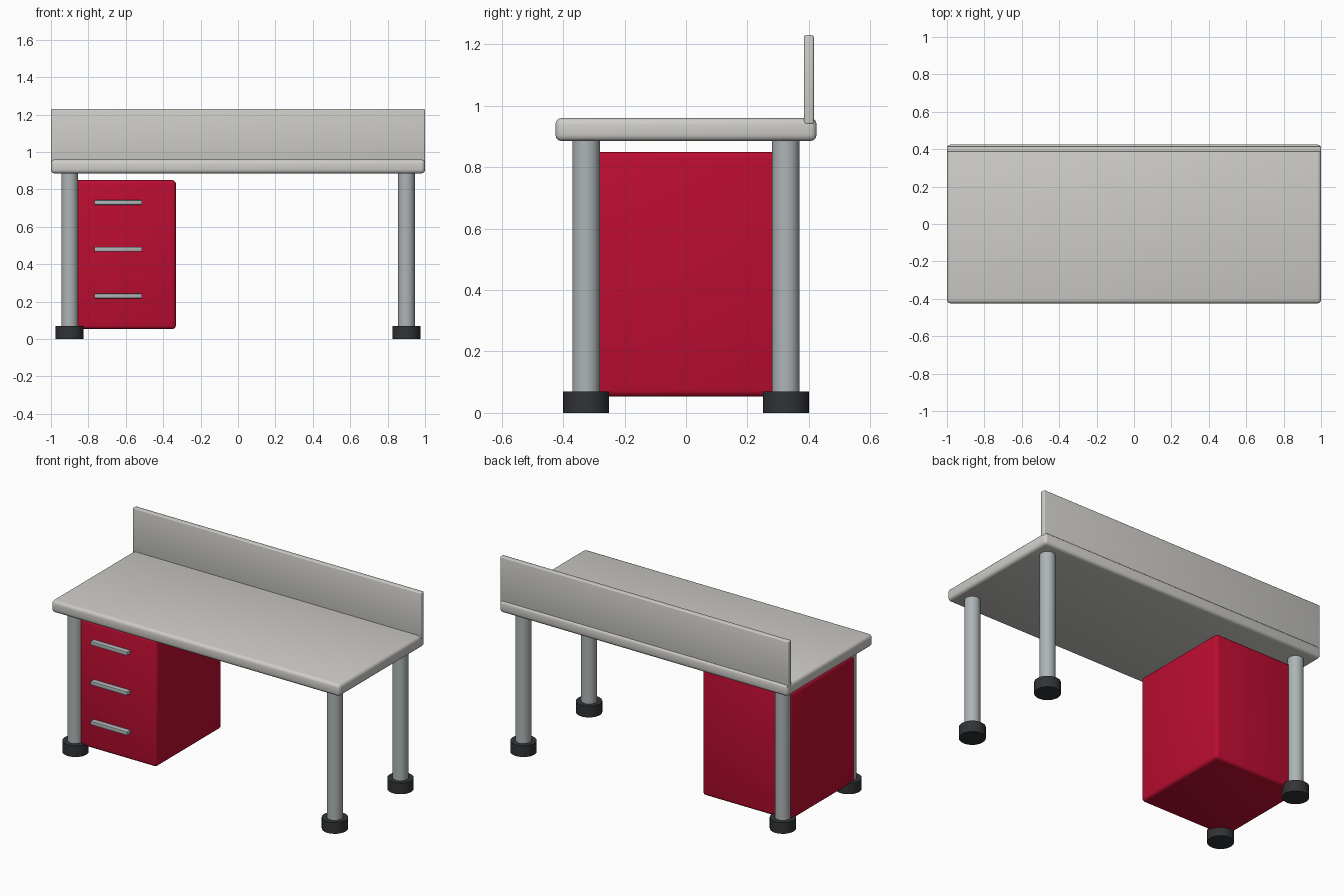
import bpy, math

if "Cube" in bpy.data.objects:
    bpy.data.objects.remove(bpy.data.objects["Cube"])

def material(name, rgb):
    m = bpy.data.materials.new(name)
    m.diffuse_color = (*rgb, 1)
    m.use_nodes = True
    m.node_tree.nodes["Principled BSDF"].inputs["Base Color"].default_value = m.diffuse_color
    return m

TOP = material("warm_grey", (0.62, 0.61, 0.58))
RED = material("red", (0.50, 0.004, 0.03))
METAL = material("metal", (0.42, 0.46, 0.47))
RUBBER = material("rubber", (0.03, 0.033, 0.036))

def finish(obj, name, mat):
    obj.name = name
    obj.data.materials.append(mat)
    bpy.ops.object.shade_smooth_by_angle(angle=math.radians(35))

def box(name, lo, hi, bevel, mat, segments=3):
    """Rounded box spanning the corners lo..hi."""
    bpy.ops.mesh.primitive_cube_add(size=1, location=[(a + b) / 2 for a, b in zip(lo, hi)])
    obj = bpy.context.object
    obj.scale = [b - a for a, b in zip(lo, hi)]
    bpy.ops.object.transform_apply(location=False, rotation=False, scale=True)
    mod = obj.modifiers.new("rounding", 'BEVEL')
    mod.width, mod.segments = bevel, segments
    bpy.ops.object.modifier_apply(modifier=mod.name)
    finish(obj, name, mat)

def post(name, x, y, r, z0, z1, mat):
    bpy.ops.mesh.primitive_cylinder_add(vertices=32, radius=r, depth=z1 - z0,
                                        location=(x, y, (z0 + z1) / 2))
    finish(bpy.context.object, name, mat)

# Worktop and upright back panel
box("worktop", (-1, -0.425, 0.885), (1, 0.425, 0.96), 0.02, TOP)
box("back_panel", (-1, 0.384, 0.94), (1, 0.416, 1.23), 0.006, TOP)

# Four round legs with rubber feet
for side, x in (("left", -0.9), ("right", 0.9)):
    for end, y in (("front", -0.325), ("back", 0.325)):
        post(f"{end}_{side}_leg", x, y, 0.045, 0.05, 0.895, METAL)
        post(f"{end}_{side}_foot", x, y, 0.075, 0, 0.07, RUBBER)

# Drawer cabinet with three bar handles
box("drawer_cabinet", (-0.945, -0.335, 0.053), (-0.332, 0.317, 0.85), 0.02, RED)
for name, z in (("top", 0.73), ("middle", 0.48), ("bottom", 0.23)):
    box(f"{name}_drawer_handle", (-0.768, -0.367, z - 0.0125), (-0.512, -0.33, z + 0.0125),
        0.005, METAL, 2)
